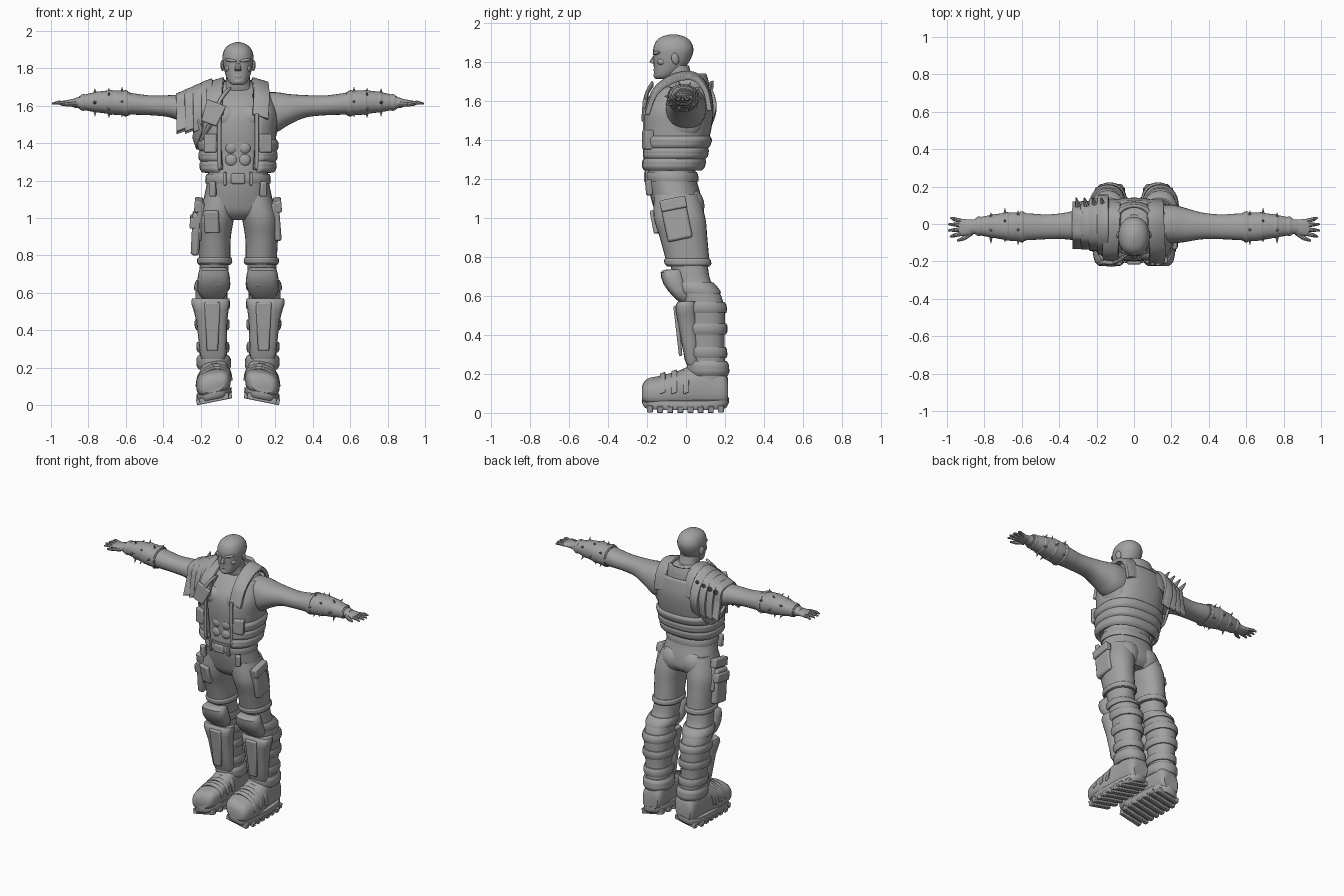
import bpy, bmesh, math
from mathutils import Vector, Matrix, Euler

cube = bpy.data.objects.get("Cube")
if cube:
    bpy.data.objects.remove(cube, do_unlink=True)

grey = bpy.data.materials.new("plain grey")
grey.use_nodes = True
grey.diffuse_color = (.36, .36, .36, 1)
grey.node_tree.nodes["Principled BSDF"].inputs["Base Color"].default_value = grey.diffuse_color
SIDES = (("left", 1), ("right", -1))


def finish(name, bm, side=1, angle=40, thick=0, bevel=0):
    """Turn a bmesh into a shaded object, mirrored across x when side is -1."""
    if side < 0:
        bmesh.ops.scale(bm, vec=(-1, 1, 1), verts=bm.verts)
    bmesh.ops.recalc_face_normals(bm, faces=bm.faces)
    mesh = bpy.data.meshes.new(name)
    bm.to_mesh(mesh)
    bm.free()
    mesh.materials.append(grey)
    obj = bpy.data.objects.new(name, mesh)
    bpy.context.collection.objects.link(obj)
    if thick:
        solid = obj.modifiers.new("thickness", 'SOLIDIFY')
        solid.thickness, solid.offset = thick, 0
    if bevel:
        mod = obj.modifiers.new("soft edges", 'BEVEL')
        mod.width, mod.segments = bevel, 2
    bpy.ops.object.select_all(action='DESELECT')
    obj.select_set(True)
    bpy.context.view_layer.objects.active = obj
    bpy.ops.object.shade_smooth_by_angle(angle=math.radians(angle))
    return obj


def spline(rows, steps=4):
    """Catmull-Rom resampling of a list of equal length rows."""
    rows = [Vector(r) for r in rows]
    out = []
    for i in range(len(rows) - 1):
        a, b, c, d = (rows[min(max(i + k, 0), len(rows) - 1)] for k in (-1, 0, 1, 2))
        for k in range(steps):
            t = k / steps
            out.append(b + t / 2 * (c - a + t * (2 * a - 5 * b + 4 * c - d + t * (3 * b - a - 3 * c + d))))
    return out + [rows[-1]]


def loft(name, rows, axis='z', side=1, power=.9, n=28, gap=0, steps=4, shape=None, **kw):
    """Skin ovals given as (position, centre u, centre v, radius u, radius v)."""
    bm = bmesh.new()
    rings = []
    count = n + 1 if gap else n
    for t, cu, cv, ru, rv in spline(rows, steps):
        ring = []
        for i in range(count):
            a = -math.pi / 2 + gap + (2 * math.pi - 2 * gap) * i / n
            c, s = math.cos(a), math.sin(a)
            u = cu + ru * math.copysign(abs(c) ** power, c)
            v = cv + rv * math.copysign(abs(s) ** power, s)
            co = {'x': (t, u, v), 'y': (u, t, v), 'z': (u, v, t)}[axis]
            ring.append(bm.verts.new(shape(*co) if shape else co))
        rings.append(ring)
    for lower, upper in zip(rings, rings[1:]):
        for i in range(n):
            j = (i + 1) % count
            bm.faces.new((lower[i], lower[j], upper[j], upper[i]))
    if not gap:
        bm.faces.new(rings[0])
        bm.faces.new(rings[-1])
    return finish(name, bm, side, **kw)


def slice_rows(rows, low, high, grow, bulge=.006):
    """Cut a stretch of a profile and swell it, for cuffs, straps and clothing."""
    ordered = sorted(spline(rows, 12), key=lambda r: r[0])

    def at(t, g):
        r = min(ordered, key=lambda q: abs(q[0] - t))
        return (t, r[1], r[2], r[3] + g, r[4] + g)
    mid = [at(low + (high - low) * k / 4, grow + bulge) for k in (1, 2, 3)]
    return [at(low, grow)] + mid + [at(high, grow)]


def box(name, loc, size, rot=(0, 0, 0), side=1, bevel=.008, taper=1):
    bm = bmesh.new()
    bmesh.ops.create_cube(bm, size=1)
    for v in bm.verts:
        if v.co.z < 0:
            v.co.x *= taper
            v.co.y *= taper
    frame = Matrix.LocRotScale(Vector(loc), Euler(rot), Vector(size))
    bmesh.ops.transform(bm, matrix=frame, verts=bm.verts)
    return finish(name, bm, side, bevel=bevel)


def ball(name, loc, radii, rot=(0, 0, 0), side=1):
    bm = bmesh.new()
    bmesh.ops.create_uvsphere(bm, u_segments=16, v_segments=10, radius=1)
    frame = Matrix.LocRotScale(Vector(loc), Euler(rot), Vector(radii))
    bmesh.ops.transform(bm, matrix=frame, verts=bm.verts)
    return finish(name, bm, side)


def cone(name, start, end, r1, r2, side=1, n=8):
    start, end = Vector(start), Vector(end)
    bm = bmesh.new()
    bmesh.ops.create_cone(bm, cap_ends=True, segments=n, radius1=r1, radius2=r2, depth=(end - start).length)
    turn = (end - start).to_track_quat('Z', 'Y').to_matrix().to_4x4()
    bmesh.ops.transform(bm, matrix=Matrix.Translation((start + end) / 2) @ turn, verts=bm.verts)
    return finish(name, bm, side)


def strap(name, points, across, thick=.018, side=1):
    """A flat band following a path, as wide as the vector across."""
    bm = bmesh.new()
    half = Vector(across) / 2
    pairs = [(bm.verts.new(p - half), bm.verts.new(p + half)) for p in spline(points, 5)]
    for (a, b), (c, d) in zip(pairs, pairs[1:]):
        bm.faces.new((a, b, d, c))
    return finish(name, bm, side, thick=thick, bevel=.004)


# Torso with bare chest
torso = [(1.16, 0, -.07, .155, .12), (1.24, 0, -.075, .155, .12), (1.34, 0, -.06, .165, .13),
         (1.46, 0, -.05, .175, .15), (1.56, 0, -.04, .18, .15), (1.64, 0, -.015, .165, .12),
         (1.69, 0, .005, .12, .085), (1.73, 0, -.01, .07, .06)]
loft("torso", torso)
for side, s in SIDES:
    ball(side + " chest muscle", (.07, -.145, 1.54), (.08, .05, .065), side=s)
    for k in range(3):
        ball(side + " stomach muscle", (.035, -.176 - .002 * k, 1.44 - .065 * k), (.034, .02, .034), side=s)

# Sleeveless vest with padded lower rows
loft("vest", slice_rows(torso, 1.26, 1.665, .014), gap=.42, power=.8, thick=.022)
for k in range(3):
    loft("vest padded row", slice_rows(torso, 1.25 + .055 * k, 1.302 + .055 * k, .026, .01),
         gap=.48, power=.8, thick=.022)
loft("vest collar", [(1.66, 0, -.0, .12, .11), (1.7, 0, .005, .105, .1), (1.735, 0, .01, .09, .085)],
     gap=1.1, thick=.02)
for side, s in SIDES:
    strap(side + " vest shoulder", [(.12, -.2, 1.54), (.125, -.155, 1.65), (.12, -.06, 1.715),
          (.115, .04, 1.725), (.115, .1, 1.66), (.11, .12, 1.56)], (.085, 0, -.025), .025, s)
    strap(side + " vest edge", [(.1, -.206, 1.26), (.1, -.21, 1.4), (.1, -.21, 1.56)], (.022, 0, 0), .022, s)
    box(side + " vest pouch", (.145, -.195, 1.4), (.07, .045, .1), (0, 0, .3), s)
box("chest plate", (-.135, -.212, 1.56), (.11, .022, .12), (-.12, .35, -.1), taper=.8)
strap("chest strap", [(-.05, -.17, 1.69), (-.1, -.205, 1.62), (-.15, -.2, 1.5), (-.19, -.13, 1.42)], (.03, 0, .02))

# Neck, head and face
loft("neck", [(1.66, 0, -.0, .1, .08), (1.71, 0, -.03, .068, .068), (1.78, 0, -.045, .062, .06)])
loft("head", [(1.712, 0, -.125, .026, .03), (1.725, 0, -.113, .048, .05), (1.77, 0, -.085, .068, .08),
     (1.82, 0, -.07, .079, .097), (1.865, 0, -.065, .083, .103), (1.905, 0, -.065, .07, .088),
     (1.928, 0, -.065, .045, .058), (1.94, 0, -.065, .012, .015)])
cone("nose", (0, -.15, 1.84), (0, -.172, 1.79), .01, .018)
ball("lips", (0, -.153, 1.757), (.028, .014, .01))
ball("chin", (0, -.145, 1.73), (.03, .022, .018))
for side, s in SIDES:
    ball(side + " brow", (.035, -.148, 1.843), (.036, .02, .011), (0, -.15, .4), s)
    ball(side + " cheekbone", (.05, -.122, 1.8), (.022, .026, .02), side=s)
    ball(side + " ear", (.083, -.055, 1.815), (.01, .02, .03), (.2, 0, .3), s)

# Arms, spiked bracers and hands
arm = [(.1, 0, 1.56, .1, .11), (.2, .0, 1.565, .103, .108), (.27, -.005, 1.58, .092, .083),
       (.36, -.01, 1.597, .072, .06), (.46, -.015, 1.602, .066, .053), (.54, -.015, 1.608, .07, .056),
       (.62, -.015, 1.615, .072, .06), (.72, -.012, 1.62, .06, .052), (.82, -.012, 1.618, .043, .036),
       (.88, -.015, 1.615, .036, .024)]
for side, s in SIDES:
    loft(side + " arm", arm, 'x', s)
    loft(side + " side muscle", [(1.38, .14, -.03, .03, .06), (1.46, .15, -.02, .06, .1),
         (1.55, .15, -.01, .06, .1)], side=s)
    loft(side + " bracer", slice_rows(arm, .58, .85, .004, .003), 'x', s)
    for x in (.6, .68, .76, .83):
        loft(side + " bracer band", slice_rows(arm, x - .012, x + .012, .007, .003), 'x', s, steps=1)
    for x, reach in ((.62, .072), (.69, .07), (.765, .063)):
        for k in range(5):
            a = math.tau * k / 5 + x * 9
            out = Vector((0, math.cos(a), math.sin(a) * .85))
            heart = Vector((x, -.013, 1.617))
            cone(side + " bracer spike", heart + out * (reach - .02), heart + out * (reach + .032), .014, 0, s, 5)
    loft(side + " palm", [(.85, -.015, 1.616, .036, .024), (.89, -.018, 1.615, .043, .02),
         (.935, -.018, 1.614, .046, .013)], 'x', s)
    for k in range(4):
        root = Vector((.925, -.052 + .023 * k, 1.614))
        joint = root + Vector((.036, (k - 1.5) * .006, .003))
        tip = joint + Vector((.038 - abs(k - 1.4) * .011, (k - 1.5) * .005, -.006))
        cone(side + " finger", root, joint, .012, .0105, s)
        cone(side + " fingertip", joint, tip, .0105, .005, s)
    cone(side + " thumb", (.87, -.045, 1.61), (.91, -.076, 1.608), .016, .012, s)
    cone(side + " thumb tip", (.91, -.076, 1.608), (.945, -.09, 1.606), .012, .006, s)

# Layered guard on the right shoulder
for k in range(4):
    x, drop = -.165 - .045 * k, .02 * k
    strap("shoulder guard layer", [(x, -.125, 1.47), (x, -.15 + drop, 1.57), (x, -.1 + drop / 2, 1.68 - drop / 2),
          (x, -.0, 1.725 - drop), (x, .1 - drop / 2, 1.68 - drop / 2), (x, .145 - drop, 1.57), (x, .11, 1.46)],
          (-.058, 0, -.022), .024)
    cone("shoulder guard stud", (x, .1, 1.67 - drop / 2), (x - .01, .14, 1.7 - drop / 2), .016, .004, n=6)
strap("hanging side strap", [(-.2, -.14, 1.5), (-.225, -.08, 1.42), (-.22, .03, 1.4), (-.2, .1, 1.46)], (-.02, 0, .06))

# Trousers, belt and thigh pockets
hips = [(1.25, 0, -.077, .16, .125), (1.18, 0, -.07, .168, .128), (1.1, 0, -.05, .183, .13),
        (1.03, 0, -.035, .185, .12), (.99, 0, -.03, .12, .08)]
thigh = [(1.12, .09, -.05, .088, .115), (1.0, .118, -.033, .097, .132), (.9, .126, -.013, .088, .122),
         (.8, .125, .005, .084, .113), (.75, .125, .012, .086, .11)]
loft("trouser hips", hips)
loft("belt", slice_rows(hips, 1.185, 1.235, .006, .004), steps=1)
box("belt buckle", (0, -.206, 1.21), (.075, .02, .055))
for side, s in SIDES:
    loft(side + " trouser leg", thigh, side=s)
    loft(side + " trouser cuff", slice_rows(thigh, .755, .79, .003), side=s)
    ball(side + " buttock", (.075, .02, 1.06), (.085, .075, .09), side=s)
    box(side + " belt clip", (.135, -.19, 1.155), (.035, .03, .08), (.1, 0, .4), s)
    box(side + " belt loop", (.07, -.2, 1.21), (.016, .02, .07), side=s, bevel=.003)
    box(side + " thigh pocket", (.205, -.05, .99), (.04, .13, .21), (.2, -.08, 0), s, .012)
    box(side + " pocket flap", (.21, -.065, 1.07), (.045, .135, .06), (.2, -.08, 0), s)
box("right holster", (-.225, -.045, .92), (.045, .12, .23), (.15, .05, 0), bevel=.014)
box("right holster flap", (-.23, -.05, .98), (.055, .13, .06), (.15, .05, 0))
box("right front pouch", (-.14, -.15, .98), (.08, .035, .12), (.2, 0, -.3))

# Lower legs with knee pads, shin guards and straps
calf = [(.78, .125, .01, .076, .1), (.68, .132, .035, .08, .09), (.6, .142, .075, .085, .105),
        (.5, .14, .095, .085, .105), (.35, .136, .105, .076, .092), (.2, .128, .115, .074, .09),
        (.12, .125, .115, .074, .09)]
for side, s in SIDES:
    loft(side + " lower leg", calf, side=s)
    loft(side + " knee pad", [(.735, .13, -.05, .06, .05), (.72, .13, -.07, .078, .06),
         (.66, .13, -.055, .088, .06), (.6, .135, -.02, .078, .05), (.565, .135, .0, .05, .03)],
         side=s, power=.7, n=16, steps=2)
    box(side + " knee plate", (.13, -.098, .675), (.1, .035, .09), (.3, 0, 0), s, .012, .75)
    loft(side + " shin guard", [(.57, .145, .01, .1, .05), (.54, .147, .0, .102, .055), (.45, .14, .01, .083, .05),
         (.27, .133, .03, .07, .036), (.245, .133, .035, .055, .025)], side=s, power=.65, n=16, steps=2)
    box(side + " shin plate", (.137, -.04, .42), (.085, .025, .26), (.1, 0, 0), s, .008, .7)
    for z in (.31, .43, .54, .64):
        loft(side + " leg strap", slice_rows(calf, z - .028, z + .028, .007), side=s, steps=1)
    loft(side + " boot top", slice_rows(calf, .19, .265, .008, .01), side=s, steps=2)


# Heavy boots, soles rolled a little outward
def roll(x, y, z):
    return (x, y, z + max(0, .225 - x) * .2 * (1 - z))


for side, s in SIDES:
    loft(side + " boot", [(-.225, .13, .085, .055, .035), (-.2, .13, .095, .08, .06), (-.13, .13, .1, .092, .072),
         (-.04, .13, .11, .088, .087), (.04, .128, .125, .08, .105), (.12, .125, .125, .077, .11),
         (.19, .125, .115, .072, .09), (.215, .125, .1, .055, .06)], 'y', s, .75, shape=roll)
    loft(side + " sole", [(.012, .128, -.003, .088, .21), (.03, .128, -.003, .095, .222),
         (.06, .128, -.003, .092, .222)], side=s, power=.7, steps=2, shape=roll)
    for k in range(8):
        y = -.185 + .052 * k
        wide = .16 if k in (0, 7) else .192
        box(side + " sole lug", (.128, y, .035), (wide, .03, .035), (0, .2, 0), s, .004)
    for k in range(3):
        strap(side + " boot strap", [roll(.128 + .094 * math.cos(a), -.12 + .06 * k, .1 + (.083 + .014 * k) * math.sin(a))
              for a in (math.pi * q / 6 for q in range(7))], (0, .028, .01), .01, s)
